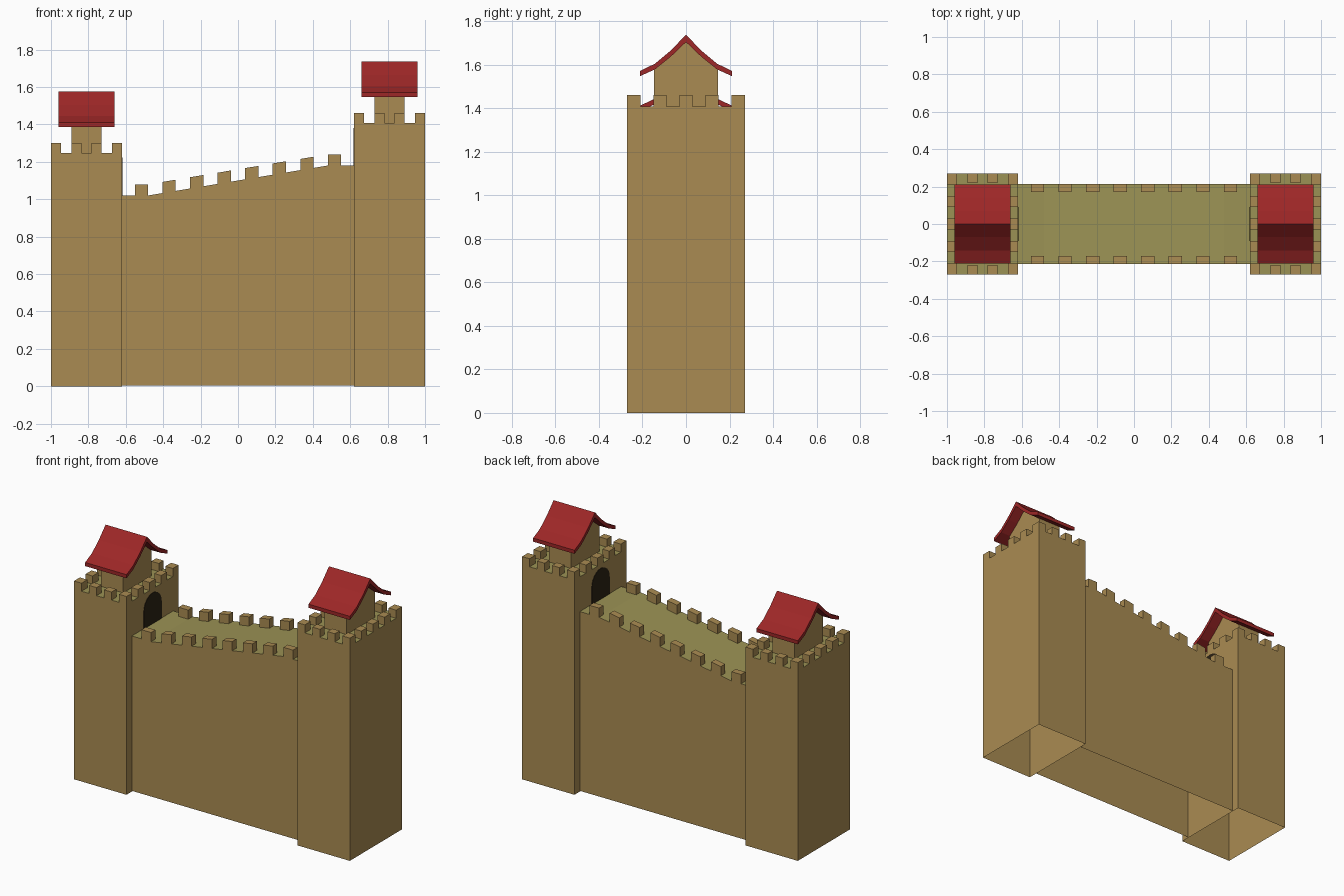
import bpy, math

if "Cube" in bpy.data.objects:
    bpy.data.objects.remove(bpy.data.objects["Cube"])


def material(name, rgb):
    m = bpy.data.materials.new(name)
    m.diffuse_color = (*rgb, 1)
    m.use_nodes = True
    m.node_tree.nodes["Principled BSDF"].inputs["Base Color"].default_value = m.diffuse_color
    return m


STONE = material("stone", (0.40, 0.26, 0.085))
TURF = material("walkway", (0.33, 0.29, 0.09))
RED = material("red_tiles", (0.34, 0.02, 0.02))
DARK = material("dark_doorway", (0.025, 0.016, 0.007))


def make(name, verts, faces, mats, top_faces=()):
    me = bpy.data.meshes.new(name)
    me.from_pydata(verts, [], faces)
    for m in mats:
        me.materials.append(m)
    for i in top_faces:
        me.polygons[i].material_index = 1
    ob = bpy.data.objects.new(name, me)
    bpy.context.collection.objects.link(ob)
    return ob


def extrude_x(name, profile, x0, x1, mat, closed=True):
    """Extrude a counter-clockwise (y, z) profile along x."""
    n = len(profile)
    verts = [(x, y, z) for x in (x0, x1) for y, z in profile]
    faces = [(i, i + n, (i + 1) % n + n, (i + 1) % n)[::-1]
             for i in range(n if closed else n - 1)]
    faces += [tuple(range(n))[::-1], tuple(range(n, 2 * n))]
    return make(name, verts, faces, [mat])


def add_block(verts, faces, x0, x1, y0, y1, base, h):
    """Open-bottomed block whose base follows the function base(x)."""
    k = len(verts)
    for dz in (0, h):
        verts += [(x, y, base(x) + dz)
                  for x, y in ((x0, y0), (x1, y0), (x1, y1), (x0, y1))]
    faces += [(k + i, k + (i + 1) % 4, k + 4 + (i + 1) % 4, k + 4 + i) for i in range(4)]
    faces.append((k + 4, k + 5, k + 6, k + 7))


def tower(side, cx, top, deck):
    hx, hy, t, h = 0.19, 0.27, 0.05, 0.053
    # hollow shaft with coloured top
    v, f = [], []
    add_block(v, f, cx - hx, cx + hx, -hy, hy, lambda x: 0, top)
    make(side + "_tower", v, f, [STONE, TURF], [4])

    # battlements: four along front and back, three more on each side
    v, f = [], []
    cw, cd = 2 * hx / 7, 2 * hy / 9
    for s in (-1, 1):
        ya, yb = sorted((s * hy, s * (hy - t)))
        for i in range(4):
            a = cx - hx + 2 * i * cw
            # corner blocks fill a full cell in depth
            ye = sorted((s * hy, s * (hy - cd))) if i in (0, 3) else (ya, yb)
            add_block(v, f, a, a + cw, *ye, lambda x: top, h)
        xa, xb = sorted((cx + s * hx, cx + s * (hx - t)))
        for i in range(1, 4):
            a = -hy + 2 * i * cd
            add_block(v, f, xa, xb, a, a + cd, lambda x: top, h)
    make(side + "_tower_battlements", v, f, [STONE])

    # gabled turret house and sweeping roof
    upper = [(0, .33), (.07, .257), (.142, .197), (.212, .163)]
    lower = [(0, .296), (.07, .229), (.142, .171), (.212, .139)]
    place = lambda pts: [(y, top + z) for y, z in pts]
    mirror = lambda pts: [(-y, z) for y, z in pts]
    house = [(.147, 0), (.147, .169), (.07, .229), (0, .296),
             (-.07, .229), (-.147, .169), (-.147, 0)]
    extrude_x(side + "_turret", place(house), cx - .08, cx + .08, STONE, closed=False)
    roof = (upper[::-1] + mirror(upper[1:]) + mirror(lower[:0:-1]) + lower)
    extrude_x(side + "_roof", place(roof), cx - .15, cx + .15, RED)

    # arched doorway onto the walkway
    r = 0.092
    arch = [(r, deck)]
    arch += [(r * math.cos(math.pi * i / 12), deck + .11 + r * math.sin(math.pi * i / 12))
             for i in range(13)]
    arch += [(-r, deck)]
    s = -1 if cx > 0 else 1
    face = cx + s * hx
    xa, xb = sorted((face - s * .005, face + s * .003))
    extrude_x(side + "_doorway", arch, xa, xb, DARK)


LOW, HIGH, FLAT = 1.02, 1.18, 0.48


def walk_z(x):
    t = min(1, max(0, (x + FLAT) / (2 * FLAT)))
    return LOW + (HIGH - LOW) * t


# curtain wall, open underneath, with a ramped walkway
W, XS = 0.215, (-0.62, -FLAT, FLAT, 0.62)
verts, faces = [], []
for x in XS:
    verts += [(x, -W, .005), (x, -W, walk_z(x)), (x, W, walk_z(x)), (x, W, .005)]
for i in range(3):
    for j in range(3):
        a = 4 * i + j
        faces.append((a, a + 4, a + 5, a + 1))
make("curtain_wall", verts, faces, [STONE, TURF], [1, 4, 7])

# battlements following the ramp on both edges
verts, faces = [], []
for s in (-1, 1):
    y0, y1 = sorted((s * W, s * (W - .045)))
    for i in range(8):
        c = -0.515 + i * 1.03 / 7
        add_block(verts, faces, c - .035, c + .035, y0, y1, walk_z, .06)
make("wall_battlements", verts, faces, [STONE])

tower("left", -0.81, 1.247, LOW)
tower("right", 0.81, 1.407, HIGH)
